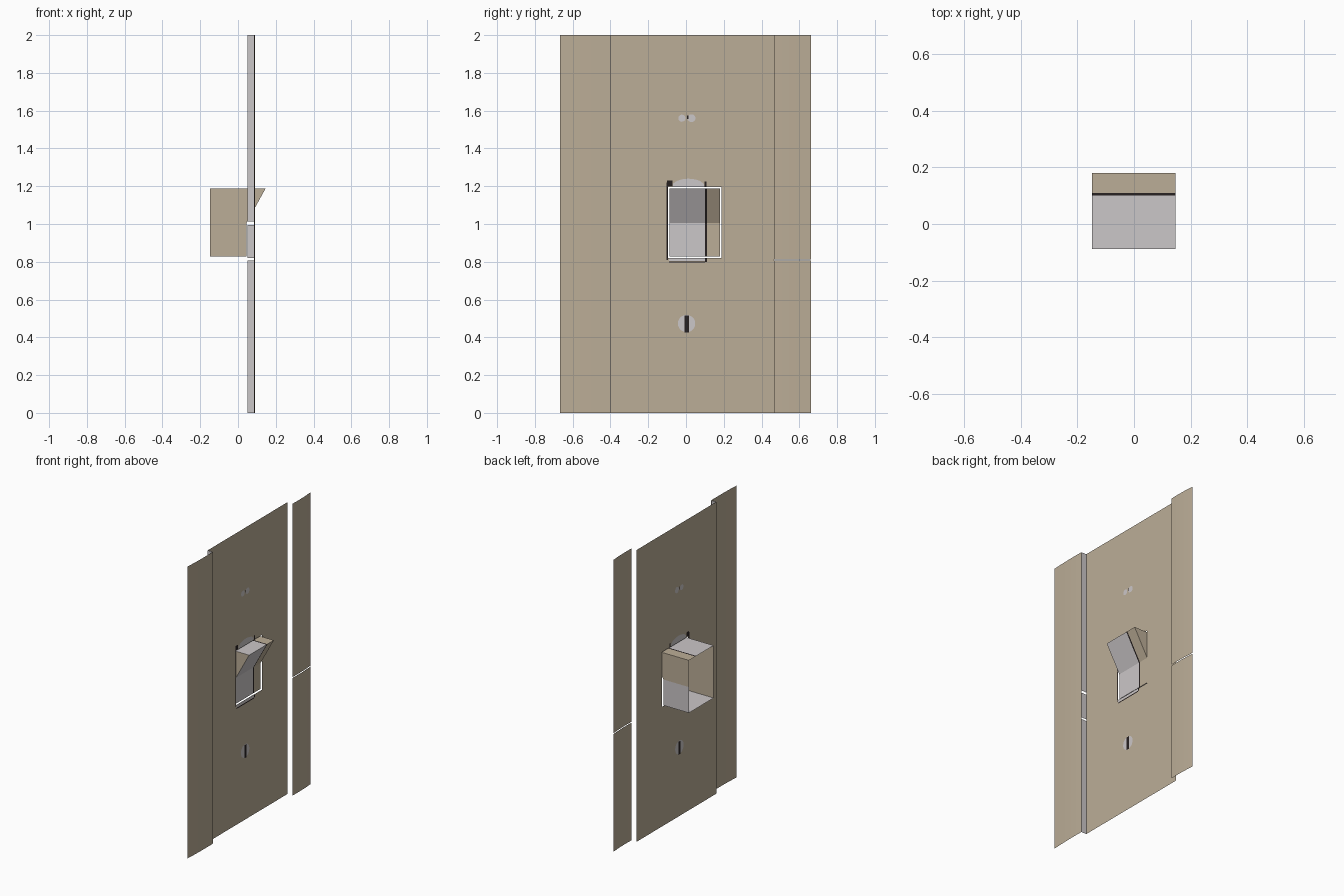
import bpy, math

if "Cube" in bpy.data.objects:
    bpy.data.objects.remove(bpy.data.objects["Cube"])

def material(name, rgb):
    m = bpy.data.materials.new(name)
    m.diffuse_color = (*rgb, 1)
    m.use_nodes = True
    m.node_tree.nodes["Principled BSDF"].inputs["Base Color"].default_value = m.diffuse_color
    return m

TAN = material("tan paint", (0.50, 0.42, 0.31))
GREY = material("light grey", (0.60, 0.57, 0.58))
BLACK = material("black trim", (0.02, 0.015, 0.015))

def sheet(name, faces, mats, indices=None):
    """Flat sheet object made of separate polygons."""
    verts, polys = [], []
    for f in faces:
        polys.append(range(len(verts), len(verts) + len(f)))
        verts += f
    me = bpy.data.meshes.new(name)
    me.from_pydata(verts, [], [list(p) for p in polys])
    for m in mats:
        me.materials.append(m)
    for p in me.polygons:
        p.material_index = indices[p.index] if indices else 0
    ob = bpy.data.objects.new(name, me)
    bpy.context.collection.objects.link(ob)
    return ob

PX = 0.05                                   # plane of the main panel
Y0, Y1, Z0, Z1 = -0.095, 0.187, 0.82, 1.195  # hatch opening

def rect(x, ya, yb, za, zb):
    return [(x, ya, za), (x, yb, za), (x, yb, zb), (x, ya, zb)]

# main panel around the opening
sheet("main_panel", [rect(PX, -0.40, Y0, 0, 2), rect(PX, Y1, 0.465, 0, 2),
                     rect(PX, Y0, Y1, 0, Z0), rect(PX, Y0, Y1, Z1, 2)], [TAN])

# gently curved side strips, stepped forward of the panel
def strip(name, ya, yb, spans, n=5):
    faces = []
    def point(i, z):
        t = i / n
        return (0.080 + 0.010 * math.sin(math.pi * (0.15 + 0.5 * t)), ya + (yb - ya) * t, z)
    for za, zb in spans:
        for i in range(n):
            faces.append([point(i, za), point(i + 1, za), point(i + 1, zb), point(i, zb)])
    sheet(name, faces, [TAN])

strip("left_strip", -0.667, -0.40, [(0, 2)])
strip("right_strip", 0.662, 0.465, [(0, 0.806), (0.812, 2)])

# step joining left strip and panel, with two slits
sheet("step_return", [[(PX, -0.40, a), (0.088, -0.40, a), (0.088, -0.40, b), (PX, -0.40, b)]
                      for a, b in [(0, 0.808), (0.82, 0.996), (1.012, 2)]], [GREY])

# hatch plates: grey, a black line, then tan across the width
A, B = -0.088, 0.18
def banded(name, p, q):
    cuts = [A, 0.10, 0.11, B]
    faces = [[(p[0], a, p[1]), (p[0], b, p[1]), (q[0], b, q[1]), (q[0], a, q[1])]
             for a, b in zip(cuts, cuts[1:])]
    sheet(name, faces, [GREY, BLACK, TAN], [0, 1, 2])

HINGE, LIP, BACK = (0.045, 1.005), (0.146, 1.188), -0.148
banded("lower_plate", (0.045, 0.828), HINGE)
banded("tilted_flap", HINGE, LIP)
banded("hopper_top", (BACK, 1.188), LIP)
sheet("box_floor", [[(BACK, A, 0.828), (0.045, A, 0.828), (0.045, B, 0.828), (BACK, B, 0.828)]], [GREY])

# side walls: upper wedge-ended part and lower part
upper = [(BACK, 1.005), HINGE, LIP, (BACK, 1.188)]
lower = [(BACK, 0.828), (0.045, 0.828), HINGE, (BACK, 1.005)]
for side, y, low in (("left", A, TAN), ("right", B, GREY)):
    sheet(side + "_upper_wall", [[(x, y, z) for x, z in upper]], [TAN])
    sheet(side + "_lower_wall", [[(x, y, z) for x, z in lower]], [low])

# thin painted details, seen on both sides of the panel
def plate(name, outlines, mat, t=0.002):
    faces = []
    for o in outlines:
        faces.append([(PX + t, y, z) for y, z in o])
        faces.append([(PX - t, y, z) for y, z in reversed(o)])
    sheet(name, faces, [mat])

def disc(y, z, r, n=20):
    return [(y + r * math.cos(2 * math.pi * i / n), z + r * math.sin(2 * math.pi * i / n)) for i in range(n)]

def box(ya, yb, za, zb):
    return [(ya, za), (yb, za), (yb, zb), (ya, zb)]

arch = [(-0.07 + 0.165 * i / 8, 1.212 + 0.028 * math.sin(math.pi * i / 8) ** 0.6) for i in range(9)]
plate("hatch_surround", [[(-0.07, 1.196)] + [(0.095, 1.196)] + arch[::-1],
                         box(-0.09, 0.10, 0.803, 0.82)], GREY)
plate("surround_edge", [box(-0.104, -0.096, 0.81, 1.22), box(-0.10, -0.072, 1.20, 1.23),
                        box(0.097, 0.108, 1.196, 1.225), box(-0.09, 0.10, 0.795, 0.802),
                        box(0.10, 0.11, 0.80, 0.819)], BLACK)
plate("lock_disc", [disc(0.003, 0.473, 0.046)], GREY)
plate("lock_slot", [box(-0.007, 0.015, 0.425, 0.515)], BLACK, 0.004)
plate("indicator_dots", [disc(-0.022, 1.56, 0.019), disc(0.029, 1.56, 0.021)], GREY)
plate("indicator_mark", [box(0.006, 0.012, 1.555, 1.575)], BLACK, 0.004)
